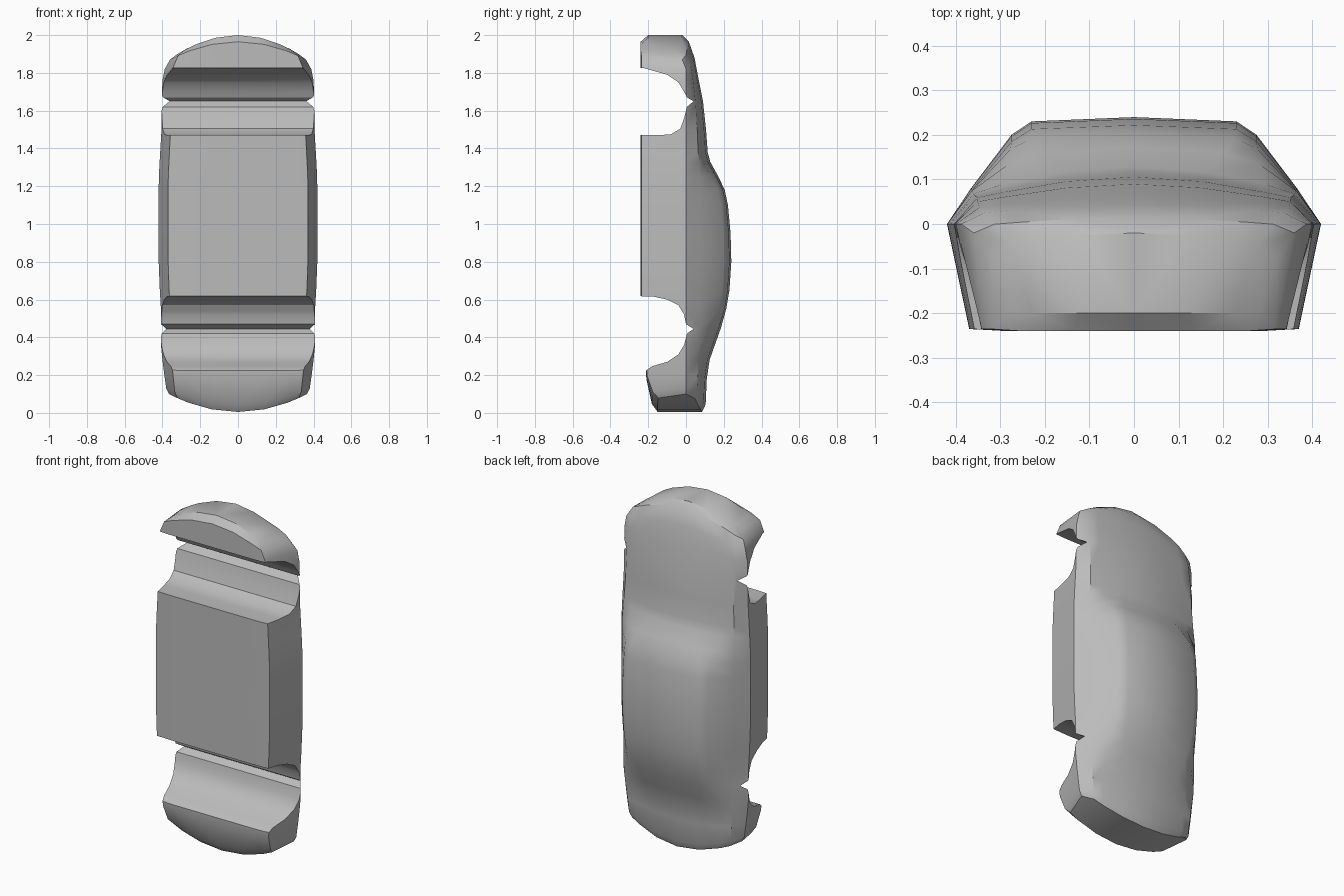
import bpy, bmesh, math

if "Cube" in bpy.data.objects:
    bpy.data.objects.remove(bpy.data.objects["Cube"], do_unlink=True)

grey = bpy.data.materials.new("body grey")
grey.use_nodes = True
grey.diffuse_color = (0.5, 0.5, 0.5, 1)
grey.node_tree.nodes["Principled BSDF"].inputs["Base Color"].default_value = (0.5, 0.5, 0.5, 1)


def make_object(name, bm):
    bmesh.ops.recalc_face_normals(bm, faces=bm.faces)
    mesh = bpy.data.meshes.new(name)
    bm.to_mesh(mesh)
    bm.free()
    mesh.materials.append(grey)
    ob = bpy.data.objects.new(name, mesh)
    bpy.context.collection.objects.link(ob)
    return ob


# Body stations: z at the side, half width, underside y, waist y, centre top y, bow of the ends
STATIONS = [
    (0.10, 0.365, -0.15, 0.00, 0.085, -0.095),
    (0.13, 0.380, -0.18, 0.00, 0.104, -0.085),
    (0.20, 0.390, -0.21, 0.00, 0.110, -0.02),
    (0.28, 0.400, -0.215, 0.00, 0.125, 0),
    (0.36, 0.408, -0.22, 0.00, 0.153, 0),
    (0.45, 0.408, -0.23, 0.00, 0.185, 0),
    (0.55, 0.408, -0.24, 0.00, 0.213, 0),
    (0.65, 0.414, -0.24, 0.00, 0.230, 0),
    (0.80, 0.420, -0.24, 0.00, 0.240, 0),
    (0.95, 0.420, -0.24, 0.00, 0.236, 0),
    (1.10, 0.420, -0.24, 0.00, 0.222, 0),
    (1.18, 0.420, -0.24, 0.00, 0.205, 0),
    (1.25, 0.419, -0.24, 0.00, 0.172, 0),
    (1.33, 0.415, -0.24, 0.00, 0.128, 0),
    (1.38, 0.412, -0.24, 0.00, 0.115, 0),
    (1.50, 0.405, -0.24, 0.00, 0.106, 0),
    (1.65, 0.404, -0.24, 0.00, 0.090, 0),
    (1.76, 0.400, -0.24, 0.00, 0.066, 0.01),
    (1.82, 0.388, -0.24, 0.00, 0.045, 0.06),
    (1.87, 0.360, -0.24, -0.02, 0.015, 0.095),
    (1.90, 0.320, -0.20, -0.08, -0.02, 0.10),
]


def section(station):
    """Half cross-section from underside centre, round the waist, to top centre."""
    z, w, yb, yw, yc, bow = station
    k = min(1, max(0, (yc - 0.115) / 0.1))      # 0 = bonnet shape, 1 = cabin shape
    s = w / 0.42
    mix = lambda a, b: a + (b - a) * k
    x1, x2, x3 = 0.365 * s, mix(0.30, 0.275) * s, mix(0.16, 0.23) * s
    f1, f2, f3 = mix(0.56, 0.34), mix(0.68, 0.835), mix(0.90, 0.96)
    h = yc - yw
    pts = [(0, yb), (x3, yb), (x2, yb), (0.37 * s, yb + 0.004), (w, yw),
           (x1, yw + h * f1), (x2, yw + h * f2), (x3, yw + h * f3), (0, yc)]
    return [(x, y, z + bow * (1 - (x / w) ** 2)) for x, y in pts]


# Body shell lofted through the stations, both sides at once
bm = bmesh.new()
for side in (1, -1):
    rows = [[bm.verts.new((side * x, y, z)) for x, y, z in section(st)] for st in STATIONS]
    for a, b in zip(rows, rows[1:]):
        for i in range(8):
            bm.faces.new((a[i], a[i + 1], b[i + 1], b[i]))
    for r in (rows[0], rows[-1]):
        for i in range(3):
            bm.faces.new((r[i], r[i + 1], r[7 - i], r[8 - i]))
        bm.faces.new((r[3], r[4], r[5]))
bmesh.ops.remove_doubles(bm, verts=bm.verts, dist=1e-5)
body = make_object("car_body", bm)

# Wheel arches cut straight across the full width, profiles as (y, z)
ARCHES = {
    "rear_arch_cutter": [
        (-0.30, 0.62), (-0.17, 0.615), (-0.10, 0.60), (-0.04, 0.57), (-0.01, 0.52),
        (0.0, 0.47), (0.04, 0.445), (0.005, 0.42), (-0.01, 0.36), (-0.04, 0.31),
        (-0.10, 0.27), (-0.18, 0.247), (-0.21, 0.225), (-0.30, 0.22)],
    "front_arch_cutter": [
        (-0.30, 1.83), (-0.22, 1.825), (-0.17, 1.81), (-0.10, 1.79), (-0.04, 1.75),
        (-0.01, 1.70), (0.005, 1.67), (0.04, 1.65), (0.005, 1.62), (-0.01, 1.56),
        (-0.03, 1.505), (-0.08, 1.475), (-0.15, 1.47), (-0.30, 1.47)],
}
bpy.context.view_layer.objects.active = body
body.select_set(True)
for name, profile in ARCHES.items():
    bm = bmesh.new()
    face = bm.faces.new([bm.verts.new((-0.6, y, z)) for y, z in profile])
    ext = bmesh.ops.extrude_face_region(bm, geom=[face])
    bmesh.ops.translate(bm, vec=(1.2, 0, 0),
                        verts=[v for v in ext["geom"] if isinstance(v, bmesh.types.BMVert)])
    cutter = make_object(name, bm)
    cutter.hide_render = True
    mod = body.modifiers.new(name, 'BOOLEAN')
    mod.operation = 'DIFFERENCE'
    mod.solver = 'EXACT'
    mod.object = cutter
    bpy.ops.object.modifier_apply(modifier=mod.name)
    bpy.data.objects.remove(cutter, do_unlink=True)

bpy.ops.object.shade_smooth_by_angle(angle=math.radians(32))
